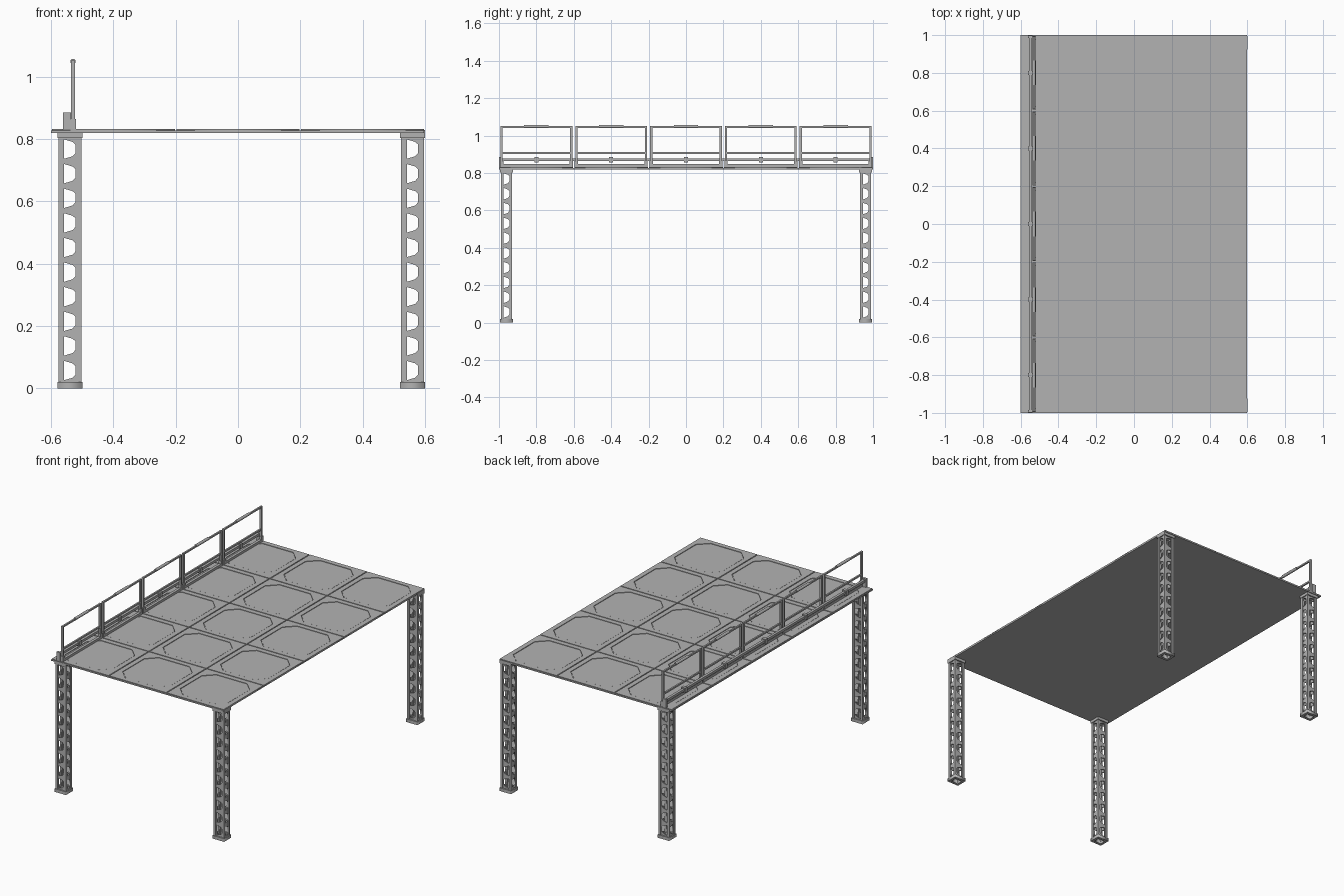
import bpy
import math
from mathutils import Matrix, Vector

cube = bpy.data.objects.get("Cube")
if cube:
    bpy.data.objects.remove(cube, do_unlink=True)

steel = bpy.data.materials.new("grey_steel")
GREY = (0.45, 0.45, 0.45, 1)
steel.diffuse_color = GREY
steel.use_nodes = True
steel.node_tree.nodes["Principled BSDF"].inputs["Base Color"].default_value = GREY


def add(name, mesh, matrix):
    obj = bpy.data.objects.new(name, mesh)
    obj.matrix_world = matrix
    mesh.materials.clear()
    mesh.materials.append(steel)
    bpy.context.collection.objects.link(obj)
    return obj


def plate_mesh(name, loops, thickness):
    """Flat plate centred on its plane: first loop is the outline, others are holes."""
    curve = bpy.data.curves.new(name, 'CURVE')
    curve.dimensions = '2D'
    curve.fill_mode = 'BOTH'
    curve.extrude = thickness / 2
    for loop in loops:
        spline = curve.splines.new('POLY')
        spline.points.add(len(loop) - 1)
        for point, (u, v) in zip(spline.points, loop):
            point.co = (u, v, 0, 1)
        spline.use_cyclic_u = True
    temp = bpy.data.objects.new(name, curve)
    bpy.context.collection.objects.link(temp)
    bpy.context.view_layer.update()
    graph = bpy.context.evaluated_depsgraph_get()
    mesh = bpy.data.meshes.new_from_object(temp.evaluated_get(graph))
    bpy.data.objects.remove(temp, do_unlink=True)
    return mesh


def rect(hx, hy):
    return [(-hx, -hy), (hx, -hy), (hx, hy), (-hx, hy)]


def octagon(h, c):
    return [(-h + c, -h), (h - c, -h), (h, -h + c), (h, h - c),
            (h - c, h), (-h + c, h), (-h, h - c), (-h, -h + c)]


def box(name, x, y, z):
    """Box from (min, max) ranges."""
    pts = [(a, b) for a, b in ((x[0], y[0]), (x[1], y[0]), (x[1], y[1]), (x[0], y[1]))]
    mesh = bpy.data.meshes.new(name)
    verts = [(a, b, c) for c in z for a, b in pts]
    sides = [(i, (i + 1) % 4, (i + 1) % 4 + 4, i + 4) for i in range(4)]
    mesh.from_pydata(verts, [], sides + [(3, 2, 1, 0), (4, 5, 6, 7)])
    return add(name, mesh, Matrix())


def rod(name, start, end, radius, sides=8):
    """Round bar between two points."""
    a, b = Vector(start), Vector(end)
    bpy.ops.mesh.primitive_cylinder_add(vertices=sides, radius=radius, depth=(b - a).length,
                                        location=(a + b) / 2)
    obj = bpy.context.object
    obj.rotation_euler = (b - a).to_track_quat('Z', 'Y').to_euler()
    obj.name = name
    obj.data.materials.append(steel)
    bpy.ops.object.shade_smooth_by_angle(angle=math.radians(50))
    return obj


# Deck: thin base sheet with framed tiles, each holding a sunken octagonal panel
box("deck_sheet", (-0.6, 0.597), (-1, 1), (0.82, 0.828))
tile = plate_mesh("deck_tile", [rect(0.197, 0.197), octagon(0.167, 0.06)], 0.005)
panel = plate_mesh("deck_panel", [octagon(0.164, 0.059)], 0.004)
for i in range(3):
    for j in range(5):
        x, y = (i - 1) * 0.4, (j - 2) * 0.4
        add("deck_tile", tile, Matrix.Translation((x, y, 0.8295)))
        add("deck_panel", panel, Matrix.Translation((x, y, 0.8285)))

# Legs: corner posts, pierced walls, hollow foot collar and cap
HX, HY, POST, BAYS = 0.037, 0.03, 0.014, 10


def lattice(name, half_width, half_hole):
    step = 0.79 / BAYS
    loops = [[(-half_width, 0.01), (half_width, 0.01), (half_width, 0.81), (-half_width, 0.81)]]
    for k in range(BAYS):
        z = 0.022 + k * step
        w = half_hole
        loops.append([(-w, z + 0.004), (w * 0.5, z + 0.012), (w, z + 0.022),
                      (w, z + 0.05), (w * 0.5, z + 0.058), (-w, z + 0.066)])
    return plate_mesh(name, loops, 0.006)


wide_wall = lattice("leg_wide_wall", HX - 0.003, 0.018)
narrow_wall = lattice("leg_narrow_wall", HY - 0.003, 0.015)
collar = plate_mesh("leg_foot", [rect(0.04, 0.035), rect(0.024, 0.018)], 0.02)
upright = Matrix.Rotation(math.pi / 2, 4, 'X')
turned = Matrix.Rotation(math.pi / 2, 4, 'Z') @ upright
for cx in (-0.54, 0.56):
    for cy in (-0.96, 0.96):
        for s in (-1, 1):
            add("leg_wide_wall", wide_wall,
                Matrix.Translation((cx, cy + s * (HY - 0.007), 0)) @ upright)
            add("leg_narrow_wall", narrow_wall,
                Matrix.Translation((cx + s * (HX - 0.007), cy, 0)) @ turned)
            for t in (-1, 1):
                px, py = cx + s * (HX - POST / 2), cy + t * (HY - POST / 2)
                box("leg_post", (px - POST / 2, px + POST / 2),
                    (py - POST / 2, py + POST / 2), (0.01, 0.81))
        add("leg_foot", collar, Matrix.Translation((cx, cy, 0.01)))
        box("leg_cap", (cx - 0.04, cx + 0.04), (cy - 0.035, cy + 0.035), (0.803, 0.829))

# Railing: five hinged frames along the right edge
RX = -0.53
for j in range(5):
    y = (j - 2) * 0.4
    a, b = y - 0.192, y + 0.192
    for py in (a + 0.006, b - 0.006):
        box("rail_post", (RX - 0.006, RX + 0.006), (py - 0.006, py + 0.006), (0.83, 1.052))
        box("rail_shoe", (RX - 0.008, RX + 0.01), (py - 0.009, py + 0.009), (0.83, 0.865))
    box("rail_top", (RX - 0.005, RX + 0.005), (a, b), (1.042, 1.052))
    box("rail_middle", (RX - 0.005, RX + 0.005), (a, b), (0.902, 0.912))
    box("rail_bottom", (RX - 0.007, RX + 0.01), (a, b), (0.832, 0.847))
    rod("rail_grip", (RX, y - 0.065, 1.049), (RX, y + 0.065, 1.049), 0.009, 10)
    box("toe_clip", (-0.562, RX - 0.004), (y - 0.011, y + 0.011), (0.855, 0.886))

# Toe rail just outside the frames, held by end brackets
box("toe_rail", (-0.556, -0.54), (-0.995, 0.995), (0.864, 0.879))
for s in (-1, 1):
    box("toe_bracket", (-0.562, -0.537), sorted((s * 0.985, s * 0.999)), (0.83, 0.886))
